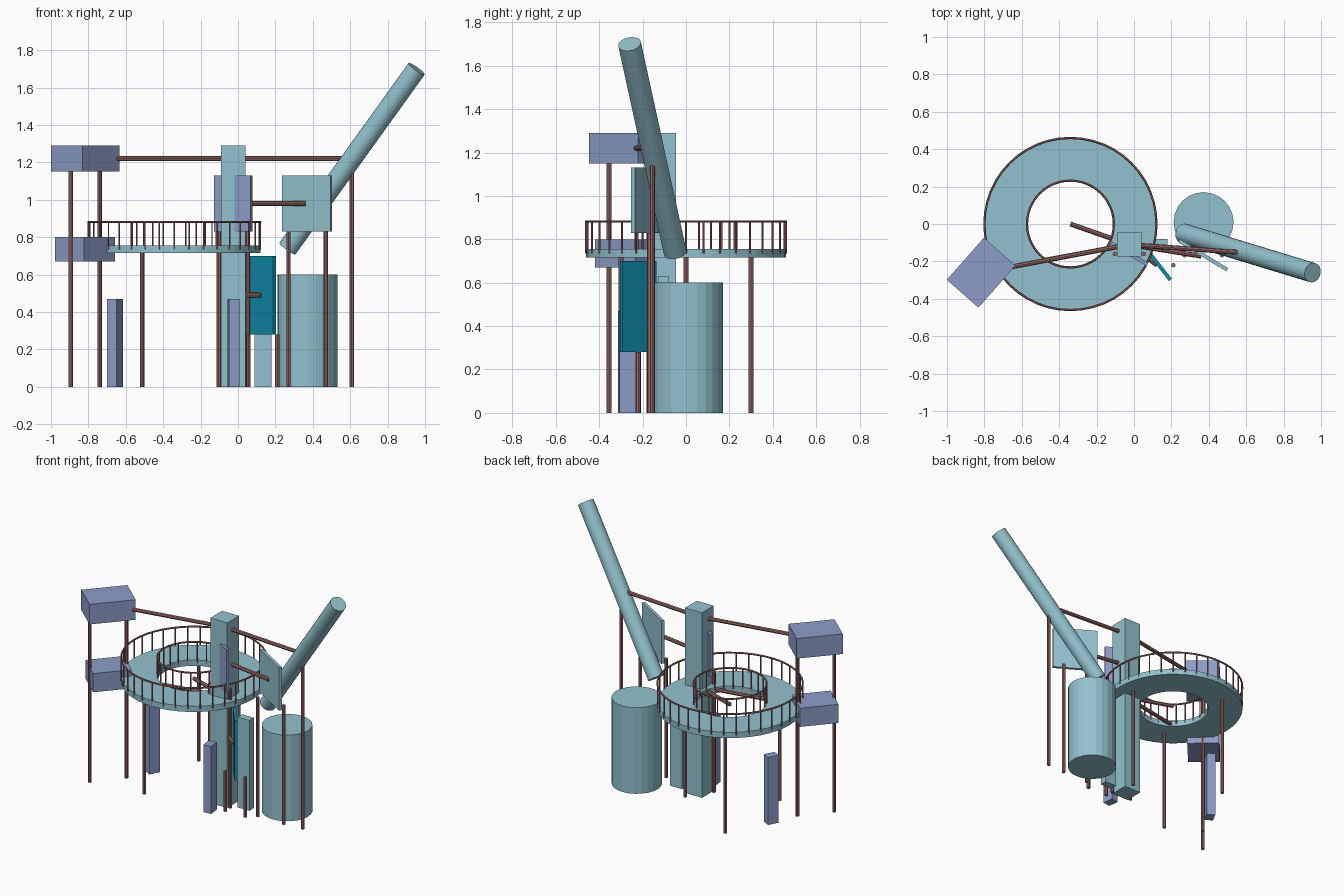
import bpy, bmesh
from math import cos, sin, radians, tau
from mathutils import Vector, Matrix

if "Cube" in bpy.data.objects:
    bpy.data.objects.remove(bpy.data.objects["Cube"], do_unlink=True)


def material(name, r, g, b):
    m = bpy.data.materials.new(name)
    m.use_nodes = True
    m.diffuse_color = (r, g, b, 1)
    m.node_tree.nodes["Principled BSDF"].inputs["Base Color"].default_value = (r, g, b, 1)
    return m


PALE = material("pale blue", 0.29, 0.54, 0.62)
LAVENDER = material("lavender", 0.27, 0.34, 0.58)
TEAL = material("teal", 0.005, 0.27, 0.41)
RUST = material("dusty red", 0.32, 0.145, 0.14)


def finish(bm, name, mat):
    bmesh.ops.recalc_face_normals(bm, faces=bm.faces)
    mesh = bpy.data.meshes.new(name)
    bm.to_mesh(mesh)
    bm.free()
    mesh.materials.append(mat)
    ob = bpy.data.objects.new(name, mesh)
    bpy.context.collection.objects.link(ob)
    return ob


def box(name, mat, x, y, z0, z1, w, d, turn=0):
    bm = bmesh.new()
    bmesh.ops.create_cube(bm, size=1, matrix=Matrix.Diagonal((w, d, z1 - z0, 1)))
    ob = finish(bm, name, mat)
    ob.location = (x, y, (z0 + z1) / 2)
    ob.rotation_euler.z = radians(turn)
    return ob


def add_rod(bm, a, b, r, sides):
    a, b = Vector(a), Vector(b)
    rot = (b - a).to_track_quat('Z', 'Y').to_matrix().to_4x4()
    bmesh.ops.create_cone(bm, cap_ends=True, segments=sides, radius1=r, radius2=r,
                          depth=(b - a).length,
                          matrix=Matrix.Translation((a + b) / 2) @ rot)


def rod(name, mat, a, b, r=0.013, sides=8):
    bm = bmesh.new()
    add_rod(bm, a, b, r, sides)
    return finish(bm, name, mat)


def post(name, x, y, top):
    return rod(name, RUST, (x, y, 0), (x, y, top), 0.012)


def lathe(bm, profile, cx, steps):
    """Sweep a closed (radius, z) profile around the platform axis."""
    verts = [bm.verts.new((cx + r, 0, z)) for r, z in profile]
    edges = [bm.edges.new((verts[i - 1], verts[i])) for i in range(len(verts))]
    bmesh.ops.spin(bm, geom=verts + edges, cent=(cx, 0, 0), axis=(0, 0, 1),
                   angle=tau, steps=steps, use_merge=True)
    bmesh.ops.remove_doubles(bm, verts=bm.verts, dist=0.0001)


# Ring platform on three posts
CX, OUTER, INNER = -0.34, 0.46, 0.232
FLOOR, RAIL = 0.755, 0.882
bm = bmesh.new()
lathe(bm, [(INNER, 0.715), (OUTER, 0.715), (OUTER, FLOOR), (INNER, FLOOR)], CX, 48)
finish(bm, "ring_platform", PALE)
for i in range(3):
    a = tau * i / 3
    post(f"platform_post_{i + 1}", CX + 0.346 * cos(a), 0.346 * sin(a), 0.72)

# Railings round the outer and inner rims
for name, radius, count in (("outer_railing", OUTER, 36), ("inner_railing", INNER, 24)):
    bm = bmesh.new()
    section = [(radius + 0.006 * cos(tau * k / 6), RAIL + 0.006 * sin(tau * k / 6))
               for k in range(6)]
    lathe(bm, section, CX, 48)
    for i in range(count):
        a = tau * i / count
        x, y = CX + radius * cos(a), radius * sin(a)
        add_rod(bm, (x, y, FLOOR - 0.02), (x, y, RAIL), 0.0045, 6)
    finish(bm, name, RUST)

# Central tower, drum and slanted tube
TX, TY = -0.026, -0.11
box("tower", PALE, TX, TY, 0, 1.29, 0.13, 0.13)
rod("drum", PALE, (0.372, 0.01, 0), (0.372, 0.01, 0.6), 0.16, 24)
rod("slanted_tube", PALE, (0.265, -0.05, 0.74), (0.955, -0.26, 1.70), 0.053, 24)
post("tube_post", 0.608, -0.155, 1.14)

# Stacked boxes on two posts
box("upper_box", LAVENDER, -0.817, -0.26, 1.15, 1.29, 0.30, 0.225, 48.5)
box("lower_box", LAVENDER, -0.818, -0.257, 0.67, 0.80, 0.25, 0.21, 48.5)
post("box_post_outer", -0.894, -0.355, 1.15)
post("box_post_inner", -0.74, -0.17, 1.15)

# Small standing blocks
box("block_under_ring", LAVENDER, -0.658, 0, 0, 0.47, 0.075, 0.057, 62)
box("front_block", LAVENDER, -0.025, -0.272, 0, 0.47, 0.075, 0.056, 97)
box("slab", PALE, 0.133, -0.105, 0, 0.63, 0.09, 0.05)

# Turned panels, each on a pair of posts
panels = (
    ("large_panel", PALE, 0.37, -0.167, 0.83, 1.13, 0.30, -31, 0.10),
    ("tower_panel", LAVENDER, -0.025, -0.16, 0.83, 1.13, 0.225, -30, 0.078),
    ("teal_panel", TEAL, 0.133, -0.22, 0.28, 0.70, 0.20, -52, 0.077),
)
for name, mat, x, y, z0, z1, width, turn, spread in panels:
    box(name, mat, x, y, z0, z1, width, 0.02, turn)
    for side, s in (("left", 1), ("right", -1)):
        post(f"{name}_post_{side}", x + s * spread, y, z0)

# Beams running out from the tower
beams = (
    ("upper_box_beam", -0.817, -0.26, 1.22),
    ("tube_beam", 0.608, -0.155, 1.22),
    ("large_panel_beam", 0.36, -0.172, 0.98),
    ("ring_centre_beam", CX, 0, 0.735),
    ("lower_box_beam", -0.818, -0.257, 0.735),
    ("teal_panel_beam", 0.125, -0.22, 0.49),
)
for name, x, y, z in beams:
    rod(name, RUST, (TX, TY, z), (x, y, z))
